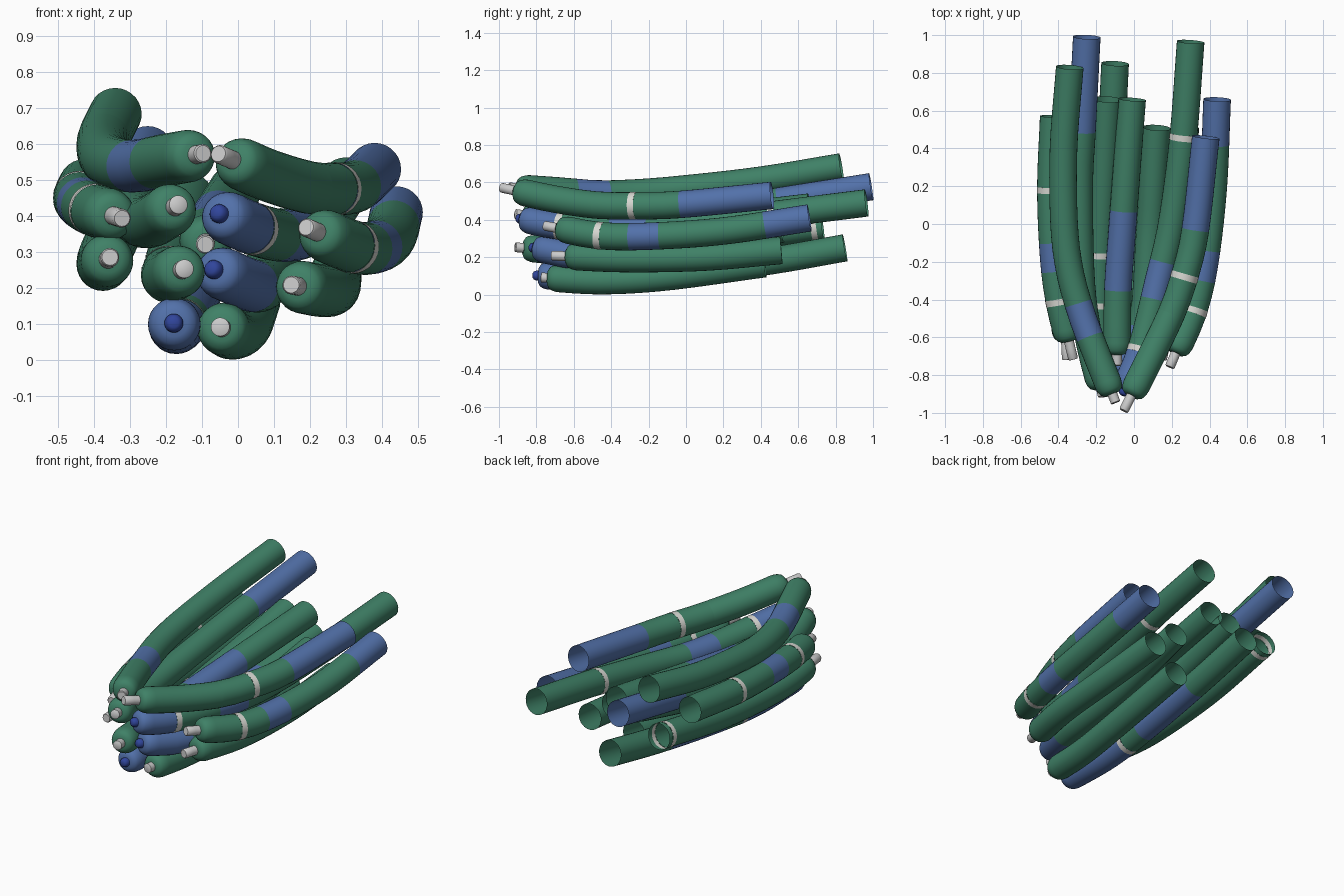
import bpy, bmesh, math
from mathutils import Vector

if "Cube" in bpy.data.objects:
    bpy.data.objects.remove(bpy.data.objects["Cube"])

R, SIDES = 0.073, 28


def material(name, rgb):
    m = bpy.data.materials.new(name)
    m.diffuse_color = (*rgb, 1)
    m.use_nodes = True
    m.node_tree.nodes["Principled BSDF"].inputs["Base Color"].default_value = m.diffuse_color
    return m


MATS = {
    "green": material("green", (0.05, 0.22, 0.135)),
    "blue": material("blue", (0.085, 0.165, 0.40)),
    "white": material("white", (0.68, 0.68, 0.64)),
    "core_blue": material("core_blue", (0.03, 0.06, 0.33)),
    "grey": None,
}


def catmull(points, t):
    """Point on a smooth curve through the points, t in [0, n-1]."""
    p = [2 * points[0] - points[1]] + points + [2 * points[-1] - points[-2]]
    i = min(int(t), len(points) - 2)
    u = t - i
    a, b, c, d = p[i:i + 4]
    return 0.5 * (2 * b + (c - a) * u + (2 * a - 5 * b + 4 * c - d) * u * u
                  + (3 * b - a - 3 * c + d) * u ** 3)


def sweep(name, rings, color, cap=False):
    """Tube through (centre, direction, radius) rings, open unless capped."""
    bm = bmesh.new()
    loops = []
    for centre, direction, radius in rings:
        side = direction.cross(Vector((0, 0, 1))).normalized()
        up = side.cross(direction).normalized()
        loops.append([bm.verts.new(centre + radius * (
            side * math.cos(2 * math.pi * k / SIDES)
            + up * math.sin(2 * math.pi * k / SIDES))) for k in range(SIDES)])
    for a, b in zip(loops, loops[1:]):
        for k in range(SIDES):
            n = (k + 1) % SIDES
            bm.faces.new((a[k], a[n], b[n], b[k]))
    if cap:
        bm.faces.new(loops[0][::-1])
    mesh = bpy.data.meshes.new(name)
    bm.normal_update()
    bm.to_mesh(mesh)
    bm.free()
    ob = bpy.data.objects.new(name, mesh)
    bpy.context.collection.objects.link(ob)
    if MATS[color]:
        mesh.materials.append(MATS[color])
    bpy.ops.object.select_all(action='DESELECT')
    ob.select_set(True)
    bpy.context.view_layer.objects.active = ob
    bpy.ops.object.shade_smooth_by_angle(angle=math.radians(40))


def cable(name, path, core, core_len, first, cuts=()):
    """Sheath split at the given y values into colours, with a bare core."""
    pts = [Vector(p) for p in path]
    n = len(pts) - 1
    curve = [catmull(pts, n * i / 300) for i in range(301)]

    def ring(y, radius):
        i = next((i for i in range(300) if curve[i + 1].y >= y), 299)
        a, b = curve[i], curve[i + 1]
        c = a.lerp(b, (y - a.y) / (b.y - a.y))
        return c, (curve[min(i + 4, 300)] - curve[max(i - 3, 0)]).normalized(), radius

    y0, y1 = pts[0].y, pts[-1].y
    limits = [y0] + [y for y, _ in cuts] + [y1]
    colors = [first] + [c for _, c in cuts]
    for s, color in enumerate(colors):
        a, b = limits[s], limits[s + 1]
        r = R + 0.001 if color == "white" else R
        rings = []
        if s == 0:   # rounded front of the sheath
            for k in range(6):
                w = k / 6
                rings.append(ring(a + 0.065 * w, 0.038 + (R - 0.038) * math.sqrt(1 - (1 - w) ** 2)))
            a += 0.065
        steps = max(1, round((b - a) / 0.08))
        rings += [ring(a + (b - a) * k / steps, r) for k in range(steps + 1)]
        sweep(f"{name}_{color}_sleeve_{s + 1}", rings, color, cap=s == 0)

    # bare core sticking out of the front
    c, d, _ = ring(y0, R)
    rad = 0.026
    prof = [(1, 0.85), (0.93, 1), (0.4, 1), (-0.3, 1)]
    if core == "core_blue":
        prof = [(1, 0.5), (0.8, 0.8), (0.4, 1), (-0.3, 1)]
    sweep(f"{name}_core", [(c - d * core_len * t, d, rad * q) for t, q in prof], core, cap=True)


G, B, W = "green", "blue", "white"


def band(y, after=G):
    return [(y - 0.016, W), (y + 0.016, after)]


# upper cables
cable("upper_left_cable", [(-.115, -.90, .57), (-.21, -.66, .553), (-.28, -.47, .538), (-.34, -.25, .545),
      (-.37, 0, .566), (-.373, .4, .612), (-.34, .83, .683)], "grey", .05, G,
      [(-.60, B), (-.42, G), (0.02, G), (.4, G)])
cable("upper_right_cable", [(-.015, -.91, .555), (.09, -.70, .51), (.2, -.47, .478), (.27, -.27, .475),
      (.325, -.03, .482), (.38, .46, .53)], "grey", .09, G, [(-.48, G)] + band(-.28) + [(-.03, B)])
cable("long_blue_end_cable", [(-.175, -.87, .425), (-.24, -.6, .385), (-.28, -.3, .395), (-.29, .2, .45),
      (-.275, .5, .50), (-.25, .99, .577)], "grey", .045, G, [(.49, B)])
# left side cables
cable("outer_left_cable", [(-.345, -.62, .40), (-.395, -.41, .415), (-.425, -.18, .43), (-.44, .18, .45),
      (-.425, .57, .485)], "grey", .10, G, band(-.41) + [(-.25, B), (-.10, G)] + band(.18))
cable("lower_left_cable", [(-.36, -.62, .28), (-.375, -.3, .265), (-.368, .2, .295), (-.335, .73, .365)],
      "grey", .10, G, [(.67, W), (.70, G)])
# middle cables
cable("inner_left_cable", [(-.155, -.87, .25), (-.195, -.6, .232), (-.185, -.2, .27), (-.16, .3, .37),
      (-.14, .66, .45)], "grey", .045, G, band(-.43) + band(-.16))
cable("centre_cable", [(-.09, -.69, .325), (-.085, -.35, .35), (-.06, 0, .39), (-.01, .66, .468)],
      "grey", .06, G, [(-.35, B), (.07, G)])
cable("long_right_cable", [(-.05, -.88, .405), (.04, -.66, .365), (.13, -.3, .345), (.20, 0, .365),
      (.26, .45, .425), (.30, .965, .49)], "core_blue", .03, B,
      band(-.67) + [(-.40, B), (-.2, G)] + band(.46))
cable("inner_right_cable", [(-.065, -.81, .25), (.045, -.53, .205), (.08, -.1, .23), (.10, .2, .285),
      (.12, .51, .35)], "core_blue", .03, B, [(-.55, G)])
# right side cables
cable("outer_right_cable", [(.22, -.685, .355), (.315, -.46, .315), (.375, -.2, .312), (.42, .2, .34),
      (.44, .66, .41)], "grey", .08, G, band(-.46) + [(-.30, B), (-.14, G), (.42, B)])
cable("lower_right_cable", [(.165, -.64, .205), (.235, -.32, .192), (.265, .1, .2), (.27, .51, .236)],
      "grey", .08, G)
# bottom cables
cable("bottom_left_cable", [(-.178, -.79, .102), (-.17, -.4, .09), (-.145, 0, .12), (-.12, .45, .18),
      (-.10, .85, .25)], "core_blue", .03, B, band(-.24) + [(-.09, B), (.38, G)])
cable("bottom_cable", [(-.046, -.74, .09), (-.015, -.45, .074), (.02, -.1, .095), (.045, .42, .165)],
      "grey", .035, G, [(-.15, G)])
